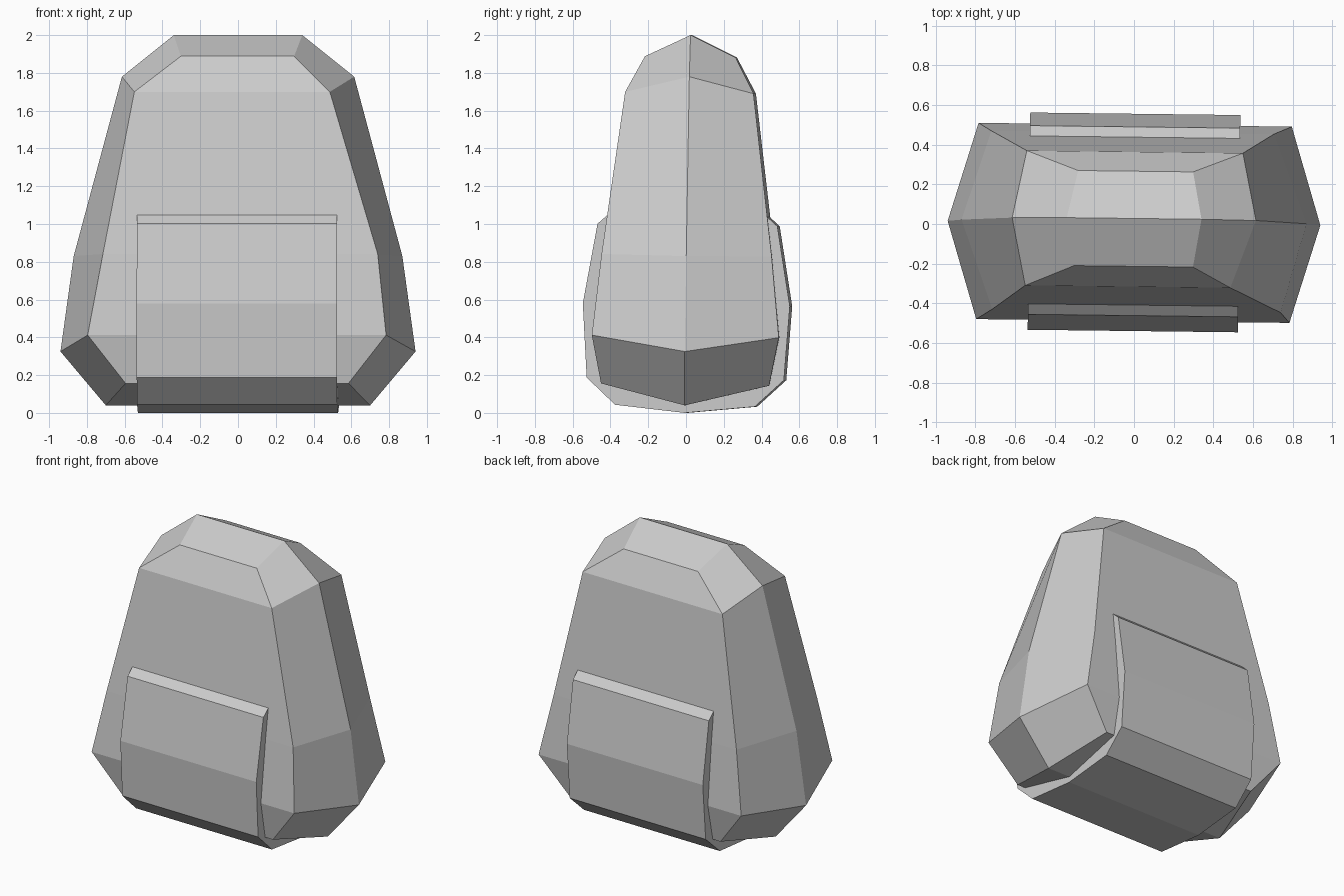
import bpy
import bmesh
from mathutils import Matrix

old = bpy.data.objects.get("Cube")
if old:
    bpy.data.objects.remove(old, do_unlink=True)

# Single grey colour
grey = bpy.data.materials.new("plain_grey")
grey.use_nodes = True
colour = (0.6, 0.6, 0.6, 1)
grey.diffuse_color = colour
grey.node_tree.nodes["Principled BSDF"].inputs["Base Color"].default_value = colour

# The whole bag leans back and is turned very slightly
lean = Matrix.Rotation(-0.014, 4, "X")
turn = Matrix.Rotation(-0.012, 4, "Z")


def finish(name, bm):
    bmesh.ops.transform(bm, matrix=turn @ lean, verts=bm.verts)
    bmesh.ops.recalc_face_normals(bm, faces=bm.faces)
    mesh = bpy.data.meshes.new(name)
    bm.to_mesh(mesh)
    bm.free()
    mesh.materials.append(grey)
    obj = bpy.data.objects.new(name, mesh)
    bpy.context.collection.objects.link(obj)
    return obj


# Body: six-sided rings with a raised or lowered ridge at each side
# side ridge x, ridge z, corner depth, corner z,
# corner x at front right, front left, back left, back right
levels = [
    (0.70, 0.04, 0.445, 0.15, 0.59, 0.59, 0.59, 0.59),
    (0.94, 0.325, 0.495, 0.405, 0.79, 0.79, 0.79, 0.79),
    (0.87, 0.83, 0.45, 0.835, 0.71, 0.745, 0.70, 0.725),
    (0.615, 1.78, 0.34, 1.695, 0.545, 0.49, 0.545, 0.545),
    (0.34, 2.0, 0.24, 1.885, 0.30, 0.30, 0.295, 0.285),
]
bm = bmesh.new()
rings = []
for ridge, ridge_z, depth, z, fr, fl, bl, br in levels:
    points = [(-fr, -depth, z), (fl, -depth, z), (ridge, 0, ridge_z),
              (bl, depth, z), (-br, depth, z), (-ridge, 0, ridge_z)]
    rings.append([bm.verts.new(p) for p in points])
for low, high in zip(rings, rings[1:]):
    for i in range(6):
        j = (i + 1) % 6
        bm.faces.new((low[i], low[j], high[j], high[i]))
for ring in (rings[0], rings[-1]):
    a, b, c, d, e, f = ring
    bm.faces.new((a, b, c, f))
    bm.faces.new((f, c, d, e))
finish("bag_body", bm)

# Pocket wrap: one profile running down the front, underneath and up the back
half = [(0.37, 0.038), (0.522, 0.18), (0.548, 0.572), (0.476, 0.995), (0.42, 1.045)]
profile = [(-y, z) for y, z in reversed(half)] + [(0, 0)] + half
bm = bmesh.new()
side = bm.faces.new([bm.verts.new((-0.53, y, z)) for y, z in profile])
extruded = bmesh.ops.extrude_face_region(bm, geom=[side], use_keep_orig=True)
new_verts = [g for g in extruded["geom"] if isinstance(g, bmesh.types.BMVert)]
bmesh.ops.translate(bm, verts=new_verts, vec=(1.06, 0, 0))
finish("pocket_wrap", bm)
